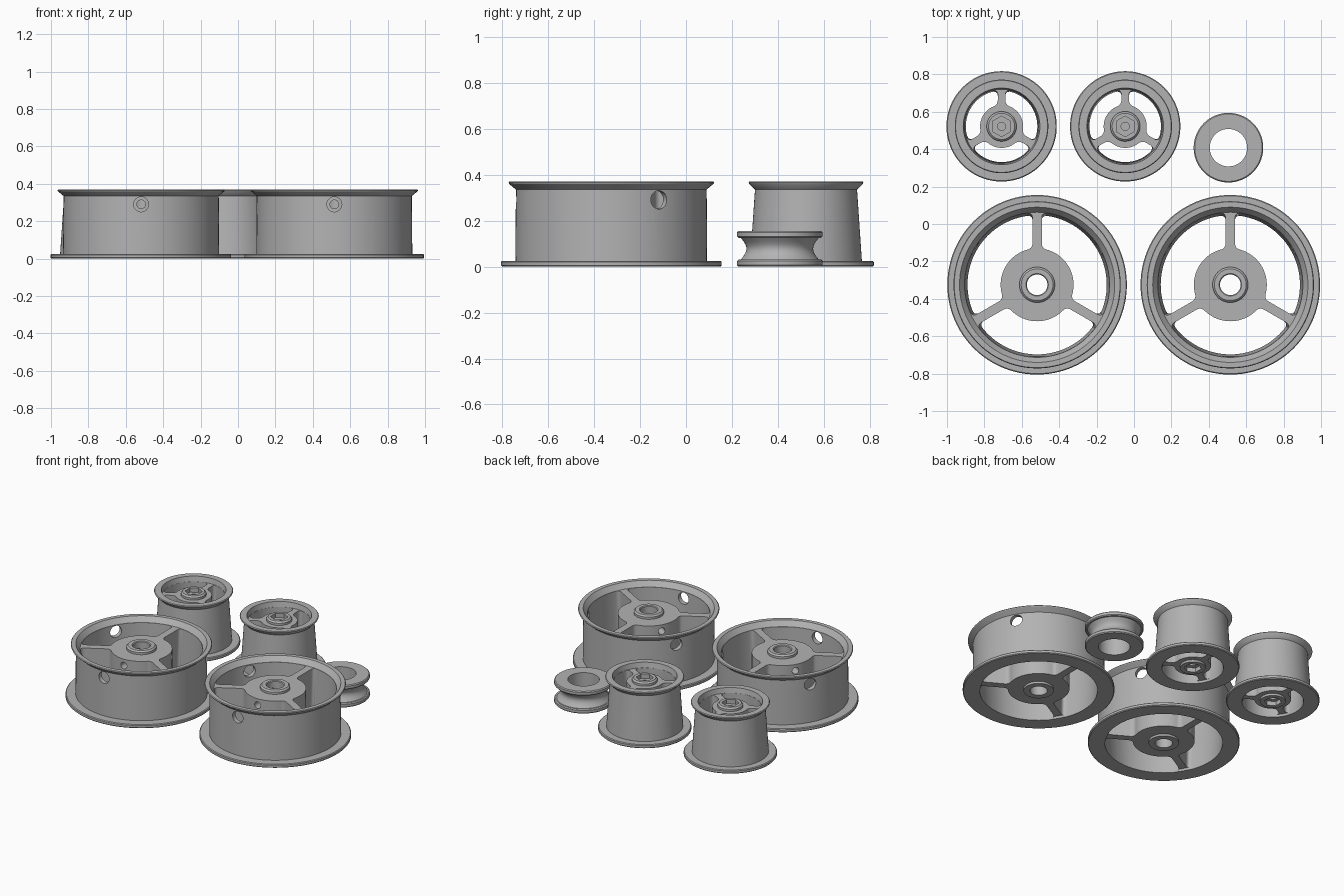
import bpy, bmesh
from math import pi, sin, cos, asin, radians
from mathutils import Matrix, Vector

cube = bpy.data.objects.get("Cube")
if cube:
    bpy.data.objects.remove(cube, do_unlink=True)

grey = bpy.data.materials.new("plain_grey")
grey.use_nodes = True
grey.diffuse_color = (0.45, 0.45, 0.45, 1)
grey.node_tree.nodes["Principled BSDF"].inputs["Base Color"].default_value = grey.diffuse_color

ARMS = [radians(a) for a in (90, 210, 330)]
GAPS = [radians(a) for a in (30, 150, 270)]


def make_object(name, bm):
    bmesh.ops.recalc_face_normals(bm, faces=bm.faces)
    mesh = bpy.data.meshes.new(name)
    bm.to_mesh(mesh)
    bm.free()
    obj = bpy.data.objects.new(name, mesh)
    bpy.context.scene.collection.objects.link(obj)
    return obj


def lathe(name, profile, segments=96):
    """Turn a closed (radius, height) profile around the z axis."""
    bm = bmesh.new()
    rings = []
    for i in range(segments):
        a = 2 * pi * i / segments
        rings.append([bm.verts.new((r * cos(a), r * sin(a), z)) for r, z in profile])
    for i, ring in enumerate(rings):
        after = rings[(i + 1) % segments]
        for j in range(len(profile)):
            k = (j + 1) % len(profile)
            bm.faces.new((ring[j], ring[k], after[k], after[j]))
    bmesh.ops.remove_doubles(bm, verts=bm.verts, dist=1e-5)
    bmesh.ops.dissolve_degenerate(bm, edges=bm.edges, dist=1e-5)
    return make_object(name, bm)


def pocket_outline(inner, outer, arm, fillet):
    """Ring sector between two arms, centred on +x, with rounded corners."""
    def arc(radius, sign):
        end = pi / 3 - asin((arm / 2 + fillet) / radius)
        return [Vector((radius * cos(t), radius * sin(t)))
                for t in (sign * end * (2 * i / 28 - 1) for i in range(29))]

    def corner(radius, side):
        t = side * (pi / 3 - asin(arm / 2 / radius))
        return Vector((radius * cos(t), radius * sin(t)))

    def blend(a, c, b):
        return [(1 - t) ** 2 * a + 2 * t * (1 - t) * c + t * t * b
                for t in (i / 7 for i in range(1, 7))]

    out, back, points = arc(outer, 1), arc(inner, -1), []
    for path, radius, other, following, side in ((out, outer, inner, back, 1),
                                                 (back, inner, outer, out, -1)):
        near, far = corner(radius, side), corner(other, side)
        along = (far - near).normalized() * fillet
        points += path + blend(path[-1], near, near + along) + [near + along, far - along]
        points += blend(far - along, far, following[0])
    return points


def pocket_cutter(inner, low_outer, high_outer, arm, fillet, top):
    """Three drafted pockets that leave the arms standing."""
    bm = bmesh.new()
    for a in GAPS:
        turn = Matrix.Rotation(a, 3, "Z")
        loops = []
        for outer, z in ((low_outer, -0.05), (high_outer, top)):
            loops.append([bm.verts.new(turn @ Vector((p.x, p.y, z)))
                          for p in pocket_outline(inner, outer, arm, fillet)])
        low, high = loops
        bm.faces.new(low)
        bm.faces.new(high)
        for i in range(len(low)):
            k = (i + 1) % len(low)
            bm.faces.new((low[i], low[k], high[k], high[i]))
    return make_object("pocket_cutter", bm)


def radial_cutter(radius, start, end, z):
    """Three radial drill holes, one in the middle of each gap."""
    bm = bmesh.new()
    for a in GAPS:
        place = (Matrix.Rotation(a, 4, "Z") @ Matrix.Translation(((start + end) / 2, 0, z))
                 @ Matrix.Rotation(pi / 2, 4, "Y"))
        bmesh.ops.create_cone(bm, cap_ends=True, segments=32, radius1=radius,
                              radius2=radius, depth=end - start, matrix=place)
    return make_object("drill_cutter", bm)


def socket_cutter(radius, sides, low, high):
    bm = bmesh.new()
    bmesh.ops.create_cone(bm, cap_ends=True, segments=sides, radius1=radius, radius2=radius,
                          depth=high - low, matrix=Matrix.Translation((0, 0, (low + high) / 2)))
    return make_object("socket_cutter", bm)


def cut(obj, cutters):
    """Subtract every cutter and bake the result."""
    for cutter in cutters:
        cutter.hide_render = True
        mod = obj.modifiers.new("cut", "BOOLEAN")
        mod.operation, mod.solver, mod.object = "DIFFERENCE", "EXACT", cutter
    bpy.context.view_layer.update()
    graph = bpy.context.evaluated_depsgraph_get()
    baked = bpy.data.meshes.new_from_object(obj.evaluated_get(graph))
    obj.modifiers.clear()
    obj.data = baked
    for cutter in cutters:
        bpy.data.objects.remove(cutter, do_unlink=True)


def finish(obj, x, y):
    obj.data.materials.clear()
    obj.data.materials.append(grey)
    obj.data.shade_smooth()
    obj.data.set_sharp_from_angle(angle=radians(28))
    obj.location = (x, y, 0)


def twin(obj, name, x, y):
    other = obj.copy()
    other.name = name
    other.location = (x, y, 0)
    bpy.context.scene.collection.objects.link(other)


# Large wheels: flanged drum, three arms, bored hub with drill holes
large = lathe("right_large_wheel", [
    (0.055, 0), (0.095, 0), (0.095, 0.015), (0.365, 0.015), (0.37, 0), (0.475, 0),
    (0.48, 0.005), (0.48, 0.02), (0.475, 0.025), (0.417, 0.025), (0.415, 0.335),
    (0.445, 0.36), (0.447, 0.365), (0.443, 0.37), (0.415, 0.37), (0.388, 0.335),
    (0.095, 0.335), (0.095, 0.35), (0.085, 0.36), (0.06, 0.36), (0.055, 0.355)])
cut(large, [pocket_cutter(0.195, 0.37, 0.387, 0.05, 0.03, 0.345),
            radial_cutter(0.04, 0.3, 0.5, 0.29),
            radial_cutter(0.023, 0.045, 0.25, 0.29)])
finish(large, -0.518, -0.325)
twin(large, "left_large_wheel", 0.515, -0.325)

# Small wheels: tapered drum, three arms, hub with hexagonal sockets
small = lathe("right_small_wheel", [
    (0, 0), (0.08, 0), (0.08, 0.015), (0.19, 0.015), (0.195, 0), (0.29, 0),
    (0.295, 0.005), (0.295, 0.02), (0.29, 0.025), (0.243, 0.025), (0.222, 0.335),
    (0.248, 0.36), (0.25, 0.365), (0.246, 0.37), (0.205, 0.37), (0.198, 0.335),
    (0.08, 0.335), (0.08, 0.35), (0.07, 0.36), (0, 0.36)])
cut(small, [pocket_cutter(0.115, 0.19, 0.197, 0.04, 0.03, 0.345),
            socket_cutter(0.055, 6, 0.33, 0.4), socket_cutter(0.055, 6, -0.04, 0.03),
            socket_cutter(0.022, 24, 0.31, 0.4), socket_cutter(0.022, 24, -0.04, 0.05)])
finish(small, -0.708, 0.522)
twin(small, "middle_small_wheel", -0.047, 0.522)

# Grooved roller with a plain bore
groove = [(0.17 - 0.025 * sin(pi * i / 10), 0.03 + 0.095 * i / 10) for i in range(11)]
roller = lathe("grooved_roller", [(0.1, 0), (0.18, 0), (0.186, 0.006), (0.186, 0.024), (0.18, 0.03)]
               + groove + [(0.18, 0.125), (0.186, 0.131), (0.186, 0.149), (0.18, 0.155), (0.1, 0.155)])
finish(roller, 0.505, 0.408)
